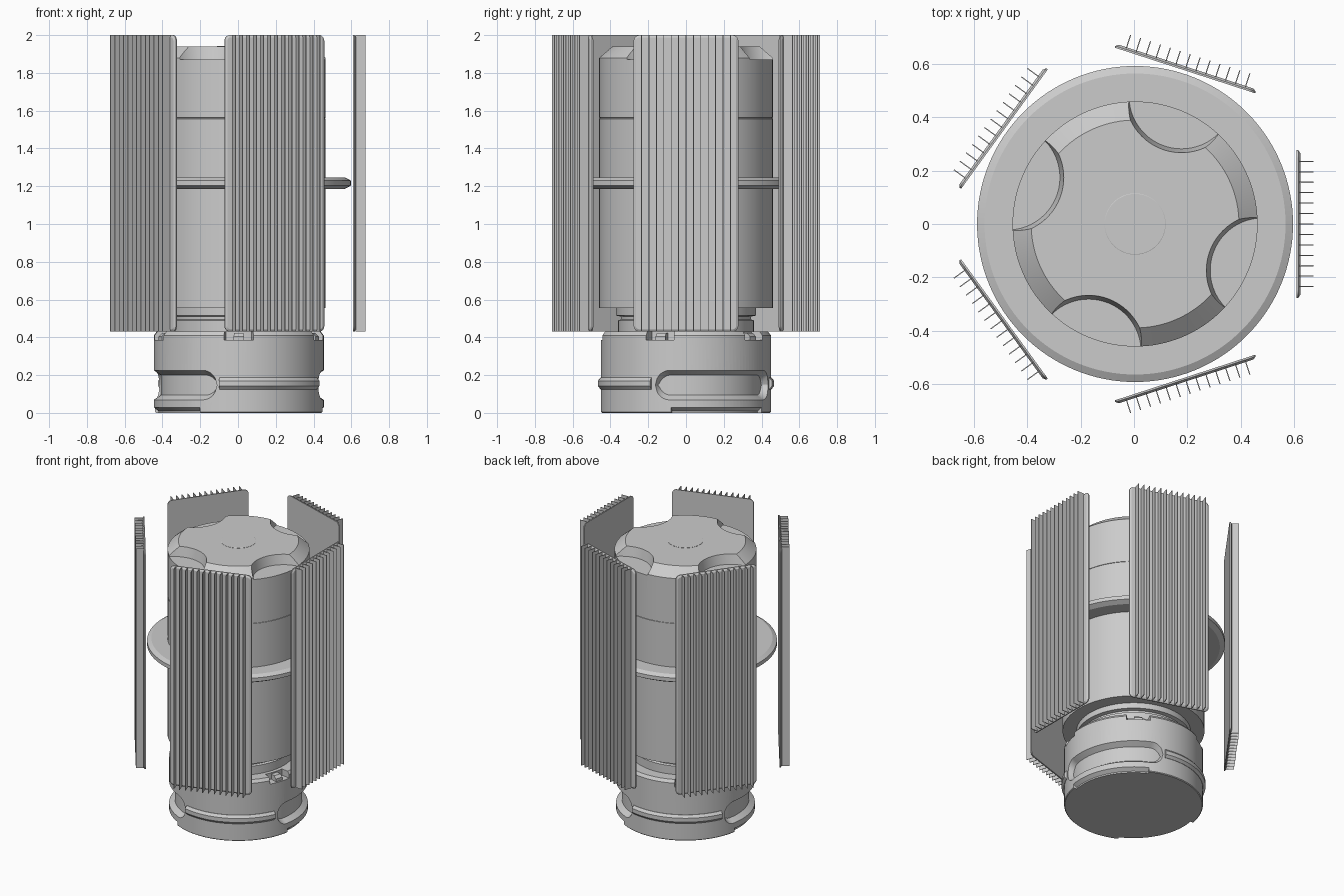
import bpy, bmesh
from math import cos, sin, sqrt, radians, pi
from mathutils import Matrix, Vector

if "Cube" in bpy.data.objects:
    bpy.data.objects.remove(bpy.data.objects["Cube"])

CX = 0.004  # body axis


def finish(name, bm, smooth=True):
    bmesh.ops.recalc_face_normals(bm, faces=bm.faces[:])
    me = bpy.data.meshes.new(name)
    bm.to_mesh(me)
    bm.free()
    ob = bpy.data.objects.new(name, me)
    bpy.context.collection.objects.link(ob)
    if smooth:
        shade(ob)
    return ob


def activate(ob):
    bpy.ops.object.select_all(action='DESELECT')
    ob.select_set(True)
    bpy.context.view_layer.objects.active = ob


def shade(ob):
    activate(ob)
    bpy.ops.object.shade_smooth_by_angle(angle=radians(25))


def sweep(name, prof, a0=0, a1=360, n=128, smooth=True):
    """Sweep a closed (r, z) profile about the axis; prof may be a function of t."""
    bm = bmesh.new()
    full = a1 - a0 >= 360
    rings = []
    for i in range(n if full else n + 1):
        t = i / n
        a = radians(a0 + (a1 - a0) * t)
        pts = prof(t) if callable(prof) else prof
        rings.append([bm.verts.new((CX + r * cos(a), r * sin(a), z)) for r, z in pts])
    m = len(rings[0])
    for i in range(n):
        p, q = rings[i], rings[(i + 1) % len(rings)]
        for j in range(m):
            k = (j + 1) % m
            bm.faces.new((p[j], q[j], q[k], p[k]))
    if not full:
        bm.faces.new(rings[0])
        bm.faces.new(rings[-1][::-1])
    return finish(name, bm, smooth)


def lathe(name, pts):
    """Solid of revolution from an outer (r, z) profile listed bottom to top."""
    bm = bmesh.new()
    n = 128
    rings = [[bm.verts.new((CX + r * cos(2 * pi * i / n), r * sin(2 * pi * i / n), z))
              for i in range(n)] for r, z in pts]
    for p, q in zip(rings, rings[1:]):
        for i in range(n):
            j = (i + 1) % n
            bm.faces.new((p[i], p[j], q[j], q[i]))
    bm.faces.new(rings[0][::-1])
    bm.faces.new(rings[-1])
    return finish(name, bm, False)


def cut(ob, cutters):
    for c in cutters:
        c.hide_render = True
        activate(ob)
        mod = ob.modifiers.new("cut", 'BOOLEAN')
        mod.operation = 'DIFFERENCE'
        mod.solver = 'EXACT'
        mod.object = c
        bpy.ops.object.modifier_apply(modifier=mod.name)
        bpy.data.objects.remove(c, do_unlink=True)
    shade(ob)


# Main body with seam groove and chamfered top
body = lathe("body", [(0.46, 0.555), (0.46, 1.557), (0.457, 1.558), (0.457, 1.562),
                      (0.46, 1.563), (0.46, 1.88), (0.39, 1.94)])
scallops = []
for k in range(4):
    a = radians(70 + 90 * k)
    bpy.ops.mesh.primitive_cone_add(vertices=96, radius1=0.197, radius2=0.24, depth=0.2,
                                    location=(CX + 0.51 * cos(a), 0.51 * sin(a), 1.972))
    scallops.append(bpy.context.object)
cut(body, scallops)
shade(lathe("top_cap", [(0.115, 1.93), (0.115, 1.9415), (0.113, 1.9425)]))

# Neck with ring groove
shade(lathe("neck", [(0.36, 0.42), (0.36, 0.49), (0.345, 0.495), (0.345, 0.51),
                     (0.37, 0.515), (0.37, 0.56)]))

# Middle flange
sweep("flange", [(0.45, 1.185), (0.56, 1.185), (0.593, 1.203), (0.593, 1.23),
                 (0.565, 1.245), (0.45, 1.245)])

# Base drum
base = lathe("base", [(0.445, 0), (0.45, 0.005), (0.45, 0.41), (0.435, 0.43)])

# Long rounded slots around the base
SPAN, R = 96, 0.078
LENGTH = radians(SPAN) * 0.45


def slot_profile(t):
    d = min(t, 1 - t) * LENGTH
    h = R if d >= R else sqrt(max(R * R - (R - d) ** 2, 1e-5))
    inner = max(h - 0.025, 0.001)
    return [(0.413, 0.147 - inner), (0.413, 0.147 + inner),
            (0.45, 0.147 + h), (0.50, 0.147 + h), (0.50, 0.147 - h), (0.45, 0.147 - h)]


cutters = []
for half in (0, 180):
    cutters.append(sweep("slot_cutter", slot_profile, half - 21, half + 75, 90, False))
    # bottom relief under each slot
    cutters.append(sweep("relief_cutter", [(0.425, -0.02), (0.425, 0.01), (0.46, 0.037),
                                           (0.5, 0.037), (0.5, -0.02)],
                         half - 10, half + 63, 40, False))
# Rim pockets with clips
for k in range(5):
    a = 270 + 72 * k
    cutters.append(sweep("pocket_cutter", [(0.385, 0.385), (0.5, 0.385), (0.5, 0.5), (0.385, 0.5)],
                         a - 10, a + 10, 8, False))
    sweep("rim_clip", [(0.38, 0.375), (0.438, 0.375), (0.438, 0.405), (0.42, 0.422), (0.38, 0.422)],
          a - 3.5, a + 3.5, 4)
cut(base, cutters)

# Raised ribs between the slots
for half in (0, 180):
    sweep("base_rib", [(0.44, 0.125), (0.452, 0.125), (0.467, 0.142), (0.467, 0.17),
                       (0.452, 0.187), (0.44, 0.187)], half + 77, half + 156, 48)

# Five finned panels around the body
HW, Z0, Z1, CORNER = 0.277, 0.43, 2.0, 0.03


def rounded_loop(bm, r, inset):
    out = []
    c = CORNER
    for q, (sy, sz) in enumerate([(1, 1), (-1, 1), (-1, -1), (1, -1)]):
        y = sy * (HW - c)
        z = (Z1 - c) if sz > 0 else (Z0 + c)
        for i in range(7):
            a = pi / 2 * (q + i / 6)
            out.append(bm.verts.new((r, y + (c - inset) * cos(a), z + (c - inset) * sin(a))))
    return out


for k in range(5):
    turn = Matrix.Translation((CX, 0, 0)) @ Matrix.Rotation(radians(72 * k), 4, 'Z')
    bm = bmesh.new()
    loops = [rounded_loop(bm, r, i) for r, i in ((0.606, 0), (0.613, 0), (0.621, 0.012))]
    for p, q in zip(loops, loops[1:]):
        for i in range(len(p)):
            j = (i + 1) % len(p)
            bm.faces.new((p[i], p[j], q[j], q[i]))
    bm.faces.new(loops[0][::-1])
    bm.faces.new(loops[-1])
    bm.transform(turn)
    finish("panel_plate", bm)

    bm = bmesh.new()
    for i in range(13):
        y = -0.235 + 0.47 * i / 12
        m = Matrix.Translation((0.644, y, (Z0 + Z1) / 2)) @ Matrix.Diagonal((0.052, 0.004, Z1 - Z0, 1))
        bmesh.ops.create_cube(bm, size=1, matrix=m)
    bm.transform(turn)
    finish("panel_fins", bm, False)
